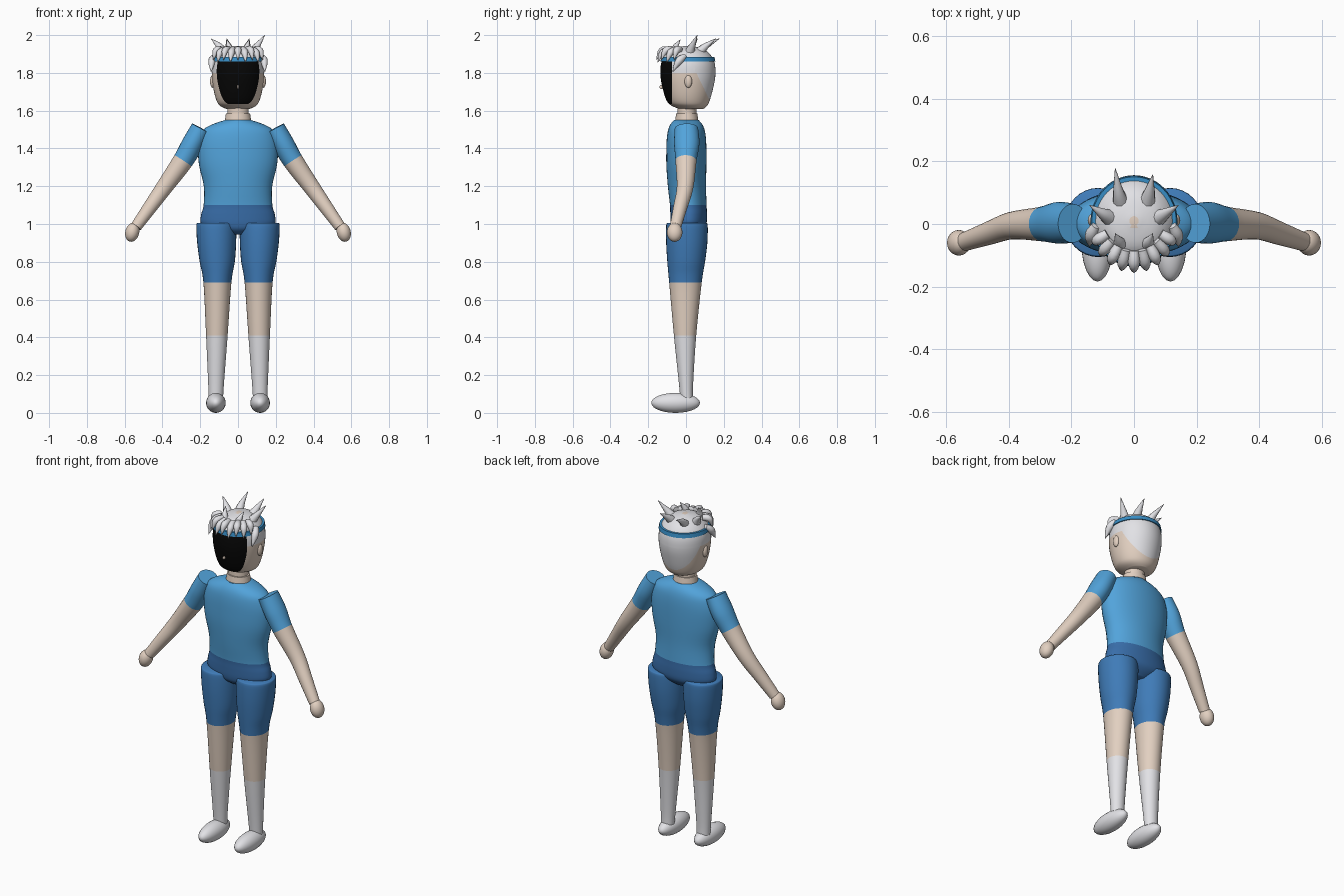
import bpy
import bmesh
import math
from mathutils import Vector

if "Cube" in bpy.data.objects:
    bpy.data.objects.remove(bpy.data.objects["Cube"])


def material(name, rgb):
    m = bpy.data.materials.new(name)
    m.use_nodes = True
    m.diffuse_color = (*rgb, 1)
    bsdf = next(n for n in m.node_tree.nodes if n.type == "BSDF_PRINCIPLED")
    bsdf.inputs["Base Color"].default_value = (*rgb, 1)
    bsdf.inputs["Roughness"].default_value = 0.7
    return m


SKIN = material("skin", (0.76, 0.63, 0.53))
SHIRT = material("shirt blue", (0.085, 0.37, 0.71))
SHORTS = material("shorts blue", (0.05, 0.2, 0.48))
WAIST = material("waist blue", (0.04, 0.155, 0.4))
BAND = material("headband blue", (0.04, 0.27, 0.56))
WHITE = material("white", (0.76, 0.76, 0.79))
BLACK = material("black", (0.002, 0.002, 0.002))


def finish(name, bm, mats, angle=40):
    bmesh.ops.recalc_face_normals(bm, faces=bm.faces)
    me = bpy.data.meshes.new(name)
    bm.to_mesh(me)
    bm.free()
    for m in mats:
        me.materials.append(m)
    me.shade_smooth()
    me.set_sharp_from_angle(angle=math.radians(angle))
    ob = bpy.data.objects.new(name, me)
    bpy.context.collection.objects.link(ob)
    return ob


def spline(keys, steps):
    """Smooth in-between rings that pass through every key ring."""
    out = []
    for i in range(len(keys) - 1):
        p = [keys[max(0, min(len(keys) - 1, i + k))] for k in (-1, 0, 1, 2)]
        for s in range(steps):
            t = s / steps
            out.append([b + 0.5 * t * (c - a + t * (2*a - 5*b + 4*c - d + t * (3*(b - c) + d - a)))
                        for a, b, c, d in zip(*p)])
    return out + [list(keys[-1])]


def loft_mesh(keys, sides=32, steps=4, upright=True, slots=None):
    """Skin through oval rings (x, y, z, rx, ry); slots gives a colour index per key span."""
    rings = spline(keys, steps)
    bm = bmesh.new()
    rows = []
    for i, r in enumerate(rings):
        u, v = Vector((1, 0, 0)), Vector((0, 1, 0))
        if not upright:
            a, b = rings[max(0, i - 1)], rings[min(len(rings) - 1, i + 1)]
            t = (Vector(b[:3]) - Vector(a[:3])).normalized()
            u = v.cross(t).normalized()
            v = t.cross(u)
        rows.append([bm.verts.new(Vector(r[:3]) + u * r[3] * math.cos(w) + v * r[4] * math.sin(w))
                     for w in (math.tau * k / sides for k in range(sides))])
    for i in range(len(rows) - 1):
        for k in range(sides):
            n = (k + 1) % sides
            f = bm.faces.new((rows[i][k], rows[i][n], rows[i + 1][n], rows[i + 1][k]))
            f.material_index = slots[i // steps] if slots else 0
    bm.faces.new(rows[0]).material_index = slots[0] if slots else 0
    bm.faces.new(rows[-1]).material_index = slots[-1] if slots else 0
    return bm


def ball(name, centre, radii, mat, tilt=0):
    bm = bmesh.new()
    bmesh.ops.create_uvsphere(bm, u_segments=24, v_segments=14, radius=1)
    ob = finish(name, bm, [mat])
    ob.location, ob.scale, ob.rotation_euler.y = centre, radii, tilt


def spike(name, base, mid, tip, r0, r1):
    keys = [(*base, r0, r0), (*mid, r1, r1), (*tip, 0.001, 0.001)]
    finish(name, loft_mesh(keys, 10, 5, upright=False), [WHITE])


# Torso: waist below, shirt above
torso = [(0, 0.01, 0.945, 0.06, 0.05), (0, 0.01, 0.97, 0.14, 0.08), (0, 0.014, 1.0, 0.195, 0.094),
         (0, 0.014, 1.05, 0.195, 0.097), (0, 0.012, 1.1, 0.182, 0.097), (0, 0.005, 1.2, 0.181, 0.101),
         (0, 0.002, 1.31, 0.206, 0.106), (0, 0.002, 1.4, 0.212, 0.106), (0, 0.002, 1.46, 0.203, 0.103),
         (0, 0.002, 1.5, 0.183, 0.096), (0, 0.002, 1.528, 0.135, 0.084), (0, 0.002, 1.55, 0.07, 0.065)]
finish("torso", loft_mesh(torso, 40, slots=[0] * 4 + [1] * 7), [WAIST, SHIRT])

# Neck
finish("neck_base", loft_mesh([(0, 0.004, 1.53, 0.072, 0.064), (0, 0.004, 1.585, 0.064, 0.056)]), [SKIN])
finish("neck", loft_mesh([(0, 0.005, 1.57, 0.056, 0.05), (0, 0.005, 1.65, 0.056, 0.05)]), [SKIN])

# Head: face panel and hairline are cut into the surface
head_keys = [(0, 0.03, 1.608, 0.058, 0.06), (0, 0.02, 1.622, 0.09, 0.088), (0, 0.012, 1.645, 0.11, 0.11),
             (0, 0.01, 1.7, 0.127, 0.129), (0, 0.01, 1.78, 0.138, 0.145), (0, 0.01, 1.85, 0.136, 0.142),
             (0, 0.01, 1.895, 0.115, 0.12), (0, 0.01, 1.928, 0.075, 0.08), (0, 0.01, 1.943, 0.015, 0.015)]
bm = loft_mesh(head_keys, 48)
FACE_Y, FACE_Z, LINE_Z, LINE_Y, SLOPE = -0.075, 1.635, 1.8, 0.055, 2.08
for point, normal in (((0, FACE_Y, 0), (0, 1, 0)), ((0, 0, FACE_Z), (0, 0, 1)),
                      ((0, 0, LINE_Z), (0, 0, 1)), ((0, LINE_Y, LINE_Z), (0, SLOPE, 1)),
                      ((0, 0, 1.862), (0, 0, 1))):
    bmesh.ops.bisect_plane(bm, geom=bm.verts[:] + bm.edges[:] + bm.faces[:],
                           plane_co=point, plane_no=normal, dist=1e-5)
for f in bm.faces:
    c = f.calc_center_median()
    if c.y < FACE_Y and FACE_Z < c.z < 1.862:
        f.material_index = 1
    elif c.z > 1.942:
        f.material_index = 0
    elif c.z > LINE_Z or (c.y > LINE_Y and c.z > LINE_Z - SLOPE * (c.y - LINE_Y)):
        f.material_index = 2
finish("head", bm, [SKIN, BLACK, WHITE])
ball("nose", (0, -0.131, 1.725), (0.006, 0.01, 0.01), SKIN)

# Headband
finish("headband", loft_mesh([(0, 0.01, 1.861, 0.139, 0.145), (0, 0.01, 1.884, 0.135, 0.141)], 48, 1), [BAND])

# Fringe: a row of short locks bending over the band
for i in range(9):
    a = math.radians(-64 + 16 * i)
    s, c = math.sin(a), math.cos(a)
    drop = 0.012 * (i % 2)
    spike(f"fringe_lock_{i + 1}", (0.095 * s, 0.01 - 0.095 * c, 1.925),
          (0.13 * s, 0.01 - 0.14 * c, 1.917 - drop), (0.145 * s, 0.01 - 0.166 * c, 1.868 - drop), 0.016, 0.018)

# Paired parts
for side, s in (("right", -1), ("left", 1)):
    # Crown spikes and temple lock
    spike(f"{side}_back_spike", (s * 0.042, 0.07, 1.91), (s * 0.05, 0.105, 1.942),
          (s * 0.06, 0.168 - s * 0.01, 1.982), 0.027, 0.017)
    spike(f"{side}_side_spike", (s * 0.075, 0.018, 1.905), (s * 0.102, 0.034, 1.944),
          (s * 0.142, 0.06, 1.99 + s * 0.01), 0.028, 0.017)
    spike(f"{side}_front_spike", (s * 0.043, -0.065, 1.9), (s * 0.048, -0.055, 1.938),
          (s * 0.06, -0.03, 1.976), 0.026, 0.016)
    spike(f"{side}_temple_lock", (s * 0.122, -0.005, 1.89), (s * 0.138, -0.038, 1.862),
          (s * 0.142, -0.072, 1.803), 0.014, 0.02)
    ball(f"{side}_ear", (s * 0.134, 0.012, 1.755), (0.014, 0.02, 0.034), SKIN)

    # Arm: sleeve, then bare forearm to the wrist
    arm = [(s * 0.196, 0.002, 1.507, 0.053, 0.062), (s * 0.24, 0.004, 1.425, 0.057, 0.067),
           (s * 0.291, 0, 1.335, 0.054, 0.056), (s * 0.39, -0.005, 1.195, 0.044, 0.044),
           (s * 0.465, -0.03, 1.09, 0.037, 0.037), (s * 0.54, -0.056, 0.985, 0.03, 0.03)]
    finish(f"{side}_arm", loft_mesh(arm, 28, upright=False, slots=[0, 0, 1, 1, 1]), [SHIRT, SKIN])
    ball(f"{side}_hand", (s * 0.56, -0.06, 0.956), (0.037, 0.041, 0.051), SKIN, -s * 0.25)

    # Leg: sock, bare shin, shorts
    leg = [(s * 0.117, 0.003, 0.08, 0.038, 0.034), (s * 0.116, 0, 0.16, 0.042, 0.038),
           (s * 0.112, -0.005, 0.41, 0.057, 0.059), (s * 0.109, -0.003, 0.69, 0.074, 0.086),
           (s * 0.11, 0.001, 0.8, 0.093, 0.1), (s * 0.113, 0.004, 0.9, 0.103, 0.109),
           (s * 0.115, 0.005, 0.99, 0.106, 0.11), (s * 0.115, 0.005, 1.005, 0.1, 0.104)]
    finish(f"{side}_leg", loft_mesh(leg, slots=[0, 0, 1, 2, 2, 2, 2]), [WHITE, SKIN, SHORTS])
    ball(f"{side}_foot", (s * 0.117, -0.055, 0.053), (0.052, 0.129, 0.053), WHITE)
